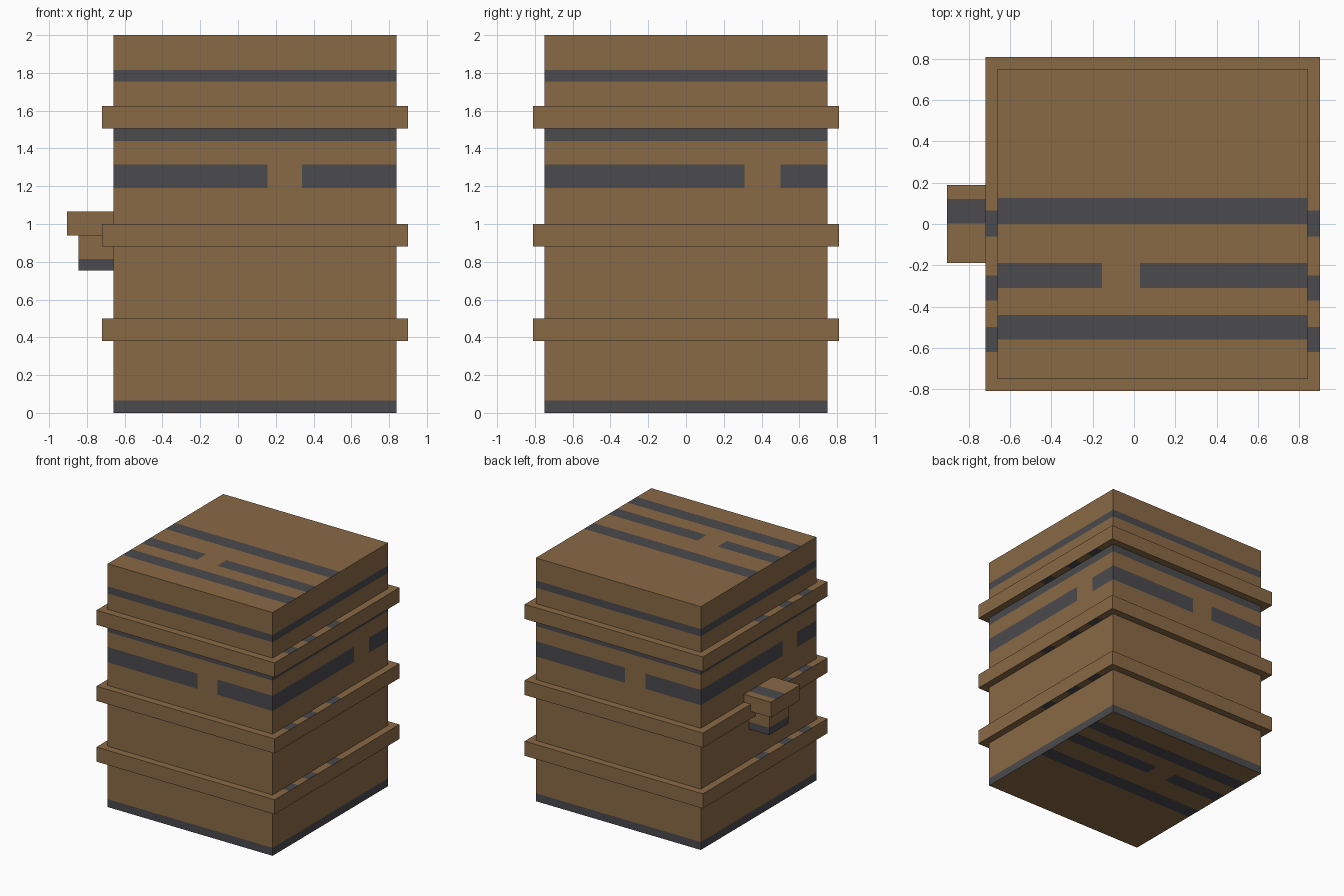
import bpy
import bmesh
from mathutils import Vector

old = bpy.data.objects.get("Cube")
if old:
    bpy.data.objects.remove(old, do_unlink=True)


def make_material(name, colour):
    mat = bpy.data.materials.new(name)
    mat.use_nodes = True
    mat.diffuse_color = (*colour, 1)
    mat.node_tree.nodes["Principled BSDF"].inputs["Base Color"].default_value = (*colour, 1)
    return mat


WOOD = make_material("brown wood", (0.254, 0.144, 0.061))
DARK = make_material("dark grey", (0.069, 0.067, 0.074))

# Plank grooves on horizontal faces, measured from the front edge
# (and from the back edge on undersides)
GROOVES = [(0.19, 0.31), (0.44, 0.56), (0.75, 0.875)]


def inside(value, span):
    return span[0] < value < span[1]


def box(name, low, high, cuts, is_dark):
    """Box sliced at the given (axis, position) cuts and coloured by a rule."""
    low, high = Vector(low), Vector(high)
    bm = bmesh.new()
    bmesh.ops.create_cube(bm, size=1)
    for v in bm.verts:
        v.co = (low + high) / 2 + v.co * (high - low)
    for axis, position in cuts:
        if low[axis] < position < high[axis]:
            normal = Vector((0, 0, 0))
            normal[axis] = 1
            bmesh.ops.bisect_plane(bm, geom=bm.verts[:] + bm.edges[:] + bm.faces[:],
                                   plane_co=normal * position, plane_no=normal)
    bm.normal_update()
    for f in bm.faces:
        f.material_index = int(is_dark(f.calc_center_median(), f.normal))
    # Merge slices that share a colour
    bmesh.ops.dissolve_limit(bm, angle_limit=0.01, verts=bm.verts[:],
                             edges=bm.edges[:], delimit={'MATERIAL'})
    mesh = bpy.data.meshes.new(name)
    bm.to_mesh(mesh)
    bm.free()
    mesh.materials.append(WOOD)
    mesh.materials.append(DARK)
    obj = bpy.data.objects.new(name, mesh)
    bpy.context.collection.objects.link(obj)
    return obj


def groove_cuts(y_low, y_high, grooves=GROOVES):
    return [(1, y) for g in grooves for d in g for y in (y_low + d, y_high - d)]


def groove_index(c, n, y_low, y_high):
    """Which groove a horizontal face lies in, or None."""
    depth = c.y - y_low if n.z > 0 else y_high - c.y
    for i, g in enumerate(GROOVES):
        if inside(depth, g):
            return i
    return None


# Main body: grooves round the sides, with one interrupted row
SIDE_ROWS = [(0, 0.065), (1.19, 1.315), (1.44, 1.565), (1.755, 1.815)]
GAP_FRONT, GAP_BACK, GAP_SIDE = (0.155, 0.34), (-0.155, 0.03), (0.31, 0.5)


def body_rule(c, n):
    if abs(n.z) > 0.5:
        row = groove_index(c, n, -0.75, 0.75)
        return row is not None and not (row == 1 and inside(c.x, GAP_BACK))
    if inside(c.z, SIDE_ROWS[1]):
        if abs(n.x) > 0.5:
            return not inside(c.y * n.x, GAP_SIDE)
        return not inside(c.x, GAP_FRONT if n.y < 0 else GAP_BACK)
    return any(inside(c.z, row) for row in SIDE_ROWS)


body_cuts = groove_cuts(-0.75, 0.75)
body_cuts += [(2, z) for row in SIDE_ROWS for z in row]
body_cuts += [(0, x) for x in GAP_FRONT + GAP_BACK]
body_cuts += [(1, y * s) for y in GAP_SIDE for s in (-1, 1)]
box("barrel_body", (-0.66, -0.75, 0), (0.84, 0.75, 2), body_cuts, body_rule)


# Hoops: plain sides, grooves on the ledges
def ledge_rule(y_low, y_high):
    return lambda c, n: abs(n.z) > 0.5 and groove_index(c, n, y_low, y_high) is not None


for name, z in (("lower_hoop", 0.38), ("middle_hoop", 0.88), ("upper_hoop", 1.505)):
    box(name, (-0.72, -0.81, z), (0.9, 0.81, z + 0.12),
        groove_cuts(-0.81, 0.81), ledge_rule(-0.81, 0.81))

# Tap on the right side: wide cap over a narrower spout with a dark foot
box("tap_cap", (-0.905, -0.188, 0.94), (-0.64, 0.188, 1.065),
    groove_cuts(-0.188, 0.188, GROOVES[:1]), ledge_rule(-0.188, 0.188))


def spout_rule(c, n):
    if abs(n.z) > 0.5:
        return groove_index(c, n, -0.125, 0.125) is not None
    return c.z < 0.815


box("tap_spout", (-0.845, -0.125, 0.755), (-0.64, 0.125, 0.94),
    groove_cuts(-0.125, 0.125, GROOVES[:1]) + [(2, 0.815)], spout_rule)
